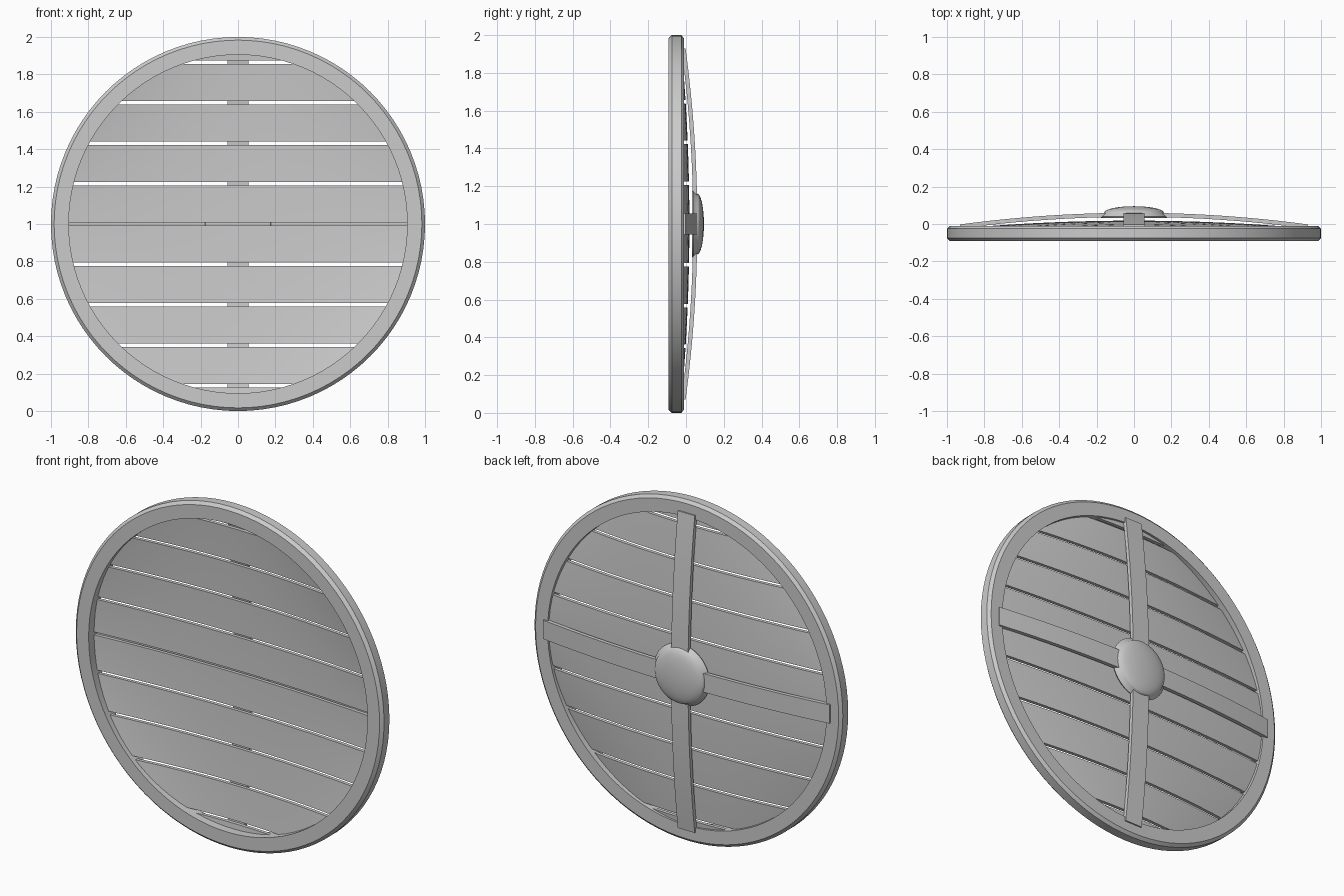
import bpy, bmesh, math

cube = bpy.data.objects.get("Cube")
if cube:
    bpy.data.objects.remove(cube, do_unlink=True)

grey = bpy.data.materials.new("plain grey")
grey.use_nodes = True
colour = (0.6, 0.6, 0.6, 1)
grey.diffuse_color = colour
grey.node_tree.nodes["Principled BSDF"].inputs["Base Color"].default_value = colour


def finish(name, bm):
    """Turn a bmesh into a smooth-shaded grey object centred at height 1."""
    bmesh.ops.remove_doubles(bm, verts=bm.verts, dist=0.0002)
    bmesh.ops.recalc_face_normals(bm, faces=bm.faces)
    mesh = bpy.data.meshes.new(name)
    bm.to_mesh(mesh)
    bm.free()
    mesh.materials.append(grey)
    obj = bpy.data.objects.new(name, mesh)
    obj.location.z = 1
    bpy.context.collection.objects.link(obj)
    bpy.ops.object.select_all(action='DESELECT')
    obj.select_set(True)
    bpy.context.view_layer.objects.active = obj
    bpy.ops.object.shade_smooth_by_angle(angle=math.radians(25))
    return obj


def lathe(name, profile, closed, steps=96):
    """Spin (radius, y) points around the y axis."""
    bm = bmesh.new()
    verts = [bm.verts.new((r, y, 0)) for r, y in profile]
    edges = [bm.edges.new(pair) for pair in zip(verts, verts[1:])]
    if closed:
        edges.append(bm.edges.new((verts[-1], verts[0])))
    bmesh.ops.spin(bm, geom=verts + edges, cent=(0, 0, 0), axis=(0, 1, 0),
                   angle=math.tau, steps=steps, use_merge=False)
    return finish(name, bm)


def strip(bm, rows):
    """Skin a list of equal-length point rows."""
    grid = [[bm.verts.new(p) for p in row] for row in rows]
    for a, b in zip(grid, grid[1:]):
        for i in range(len(a) - 1):
            bm.faces.new((a[i], a[i + 1], b[i + 1], b[i]))
    return grid


# Rim with chamfered outer edges
lathe("rim", [(0.905, -0.092), (0.983, -0.092), (1.0, -0.075), (1.0, -0.025),
              (0.983, -0.01), (0.905, -0.01)], True)

# Dished planks, separated by narrow gaps
PITCH, GAP, REACH, THICK = 0.216, 0.018, 0.93, 0.02


def dish(x, z):
    return 0.018 - 0.048 * (x * x + z * z) - 0.13 * x * x * z * z


for n in range(-5, 5):
    low = max(n * PITCH + GAP / 2, -REACH + 0.005)
    high = min((n + 1) * PITCH - GAP / 2, REACH - 0.005)
    rows = []
    for j in range(7):
        z = low + (high - low) * j / 6
        half = math.sqrt(REACH ** 2 - z * z)
        rows.append([(half * (i / 16 - 1), dish(half * (i / 16 - 1), z), z)
                     for i in range(33)])
    bm = bmesh.new()
    strip(bm, rows)
    back = bm.faces[:] 
    bmesh.ops.recalc_face_normals(bm, faces=back)
    copy = bmesh.ops.duplicate(bm, geom=bm.verts[:] + bm.edges[:] + back)["geom"]
    bmesh.ops.translate(bm, vec=(0, -THICK, 0),
                        verts=[g for g in copy if isinstance(g, bmesh.types.BMVert)])
    bmesh.ops.bridge_loops(bm, edges=[e for e in bm.edges if e.is_boundary])
    finish(f"plank_{n + 6}", bm)

# Crossed bowed braces on the back
for name, upright in (("upright_brace", True), ("level_brace", False)):
    bm = bmesh.new()
    rows = []
    for i in range(33):
        t = 0.93 * (i / 16 - 1)
        y = 0.06 - 0.072 * t * t
        section = [(-0.055, y), (0.055, y), (0.055, y - 0.022),
                   (-0.055, y - 0.022), (-0.055, y)]
        rows.append([(w, d, t) if upright else (t, d, w) for w, d in section])
    grid = strip(bm, rows)
    for end in (grid[0], grid[-1]):
        bm.faces.new(end[:4])
    finish(name, bm)

# Domed boss over the crossing, with a sloped skirt
cap = [(0.16 * math.cos(a), 0.06 + 0.035 * math.sin(a))
       for a in (math.pi / 2 * k / 8 for k in range(8))]
lathe("boss", [(0, 0.032), (0.175, 0.032), (0.18, 0.04)] + cap + [(0, 0.095)], False, 48)
